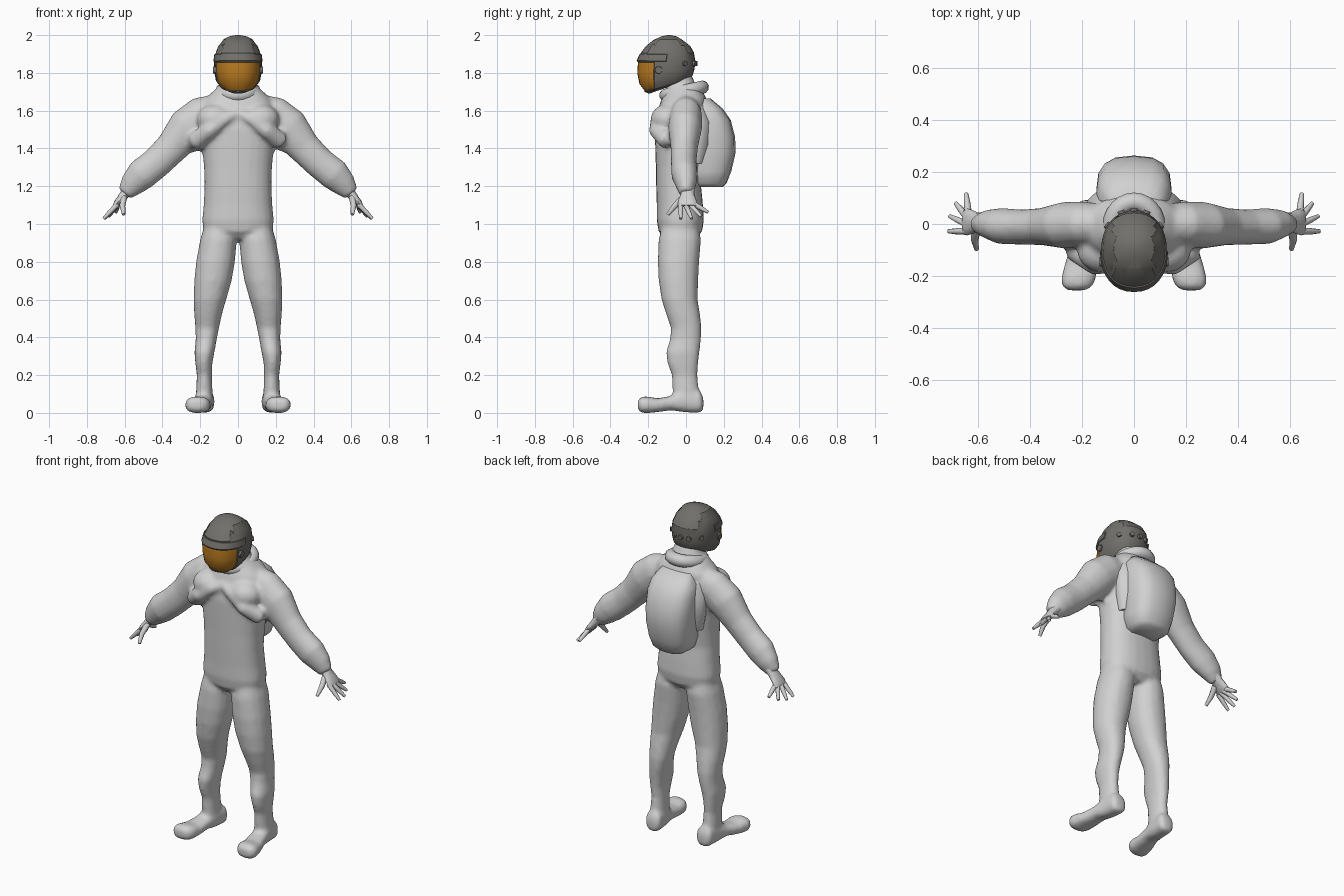
import bpy, bmesh, math
from mathutils import Vector, Matrix

if "Cube" in bpy.data.objects:
    bpy.data.objects.remove(bpy.data.objects["Cube"])


def material(name, rgb):
    m = bpy.data.materials.new(name)
    m.diffuse_color = (*rgb, 1)
    m.use_nodes = True
    m.node_tree.nodes["Principled BSDF"].inputs["Base Color"].default_value = m.diffuse_color
    return m


SUIT = material("suit grey", (0.64, 0.64, 0.64))
SHELL = material("helmet grey", (0.165, 0.16, 0.145))
GOLD = material("visor amber", (0.50, 0.20, 0.015))


def loft(bm, rings, n=16, power=1.0):
    """Skin closed ellipse rings given as (centre, half axis u, half axis v)."""
    def shape(a):
        return math.copysign(abs(a) ** power, a)
    loops = []
    for c, u, v in rings:
        c, u, v = Vector(c), Vector(u), Vector(v)
        loops.append([bm.verts.new(c + u * shape(math.cos(2 * math.pi * i / n))
                                   + v * shape(math.sin(2 * math.pi * i / n)))
                      for i in range(n)])
    for a, b in zip(loops, loops[1:]):
        for i in range(n):
            j = (i + 1) % n
            bm.faces.new((a[i], a[j], b[j], b[i]))
    bm.faces.new(loops[0])
    bm.faces.new(loops[-1])


def level(z, x0, x1, y0, y1, s=1):
    return ((s * (x0 + x1) / 2, (y0 + y1) / 2, z),
            ((x1 - x0) / 2, 0, 0), (0, (y1 - y0) / 2, 0))


def tube(bm, points, s=1, n=10, flat=1.0):
    """Round tube through (x, y, z, radius) points; flat scales it along y."""
    pts = [Vector((s * p[0], p[1], p[2])) for p in points]
    rings = []
    for i, p in enumerate(pts):
        d = (pts[min(i + 1, len(pts) - 1)] - pts[max(i - 1, 0)]).normalized()
        side = Vector((0, 1, 0)) if abs(d.y) < 0.8 else Vector((1, 0, 0))
        u = (side - d * side.dot(d)).normalized()
        r = points[i][3]
        rings.append((p, u * r * flat, d.cross(u) * r))
    loft(bm, rings, n)


def finish(bm, name, mats, angle=40):
    bmesh.ops.recalc_face_normals(bm, faces=bm.faces)
    me = bpy.data.meshes.new(name)
    bm.to_mesh(me)
    bm.free()
    ob = bpy.data.objects.new(name, me)
    bpy.context.collection.objects.link(ob)
    for m in mats:
        me.materials.append(m)
    bpy.ops.object.select_all(action='DESELECT')
    ob.select_set(True)
    bpy.context.view_layer.objects.active = ob
    bpy.ops.object.shade_smooth_by_angle(angle=math.radians(angle))
    return ob


# Suit: torso, legs, boots, arms and chest folds fused into one skin
bm = bmesh.new()
torso = [(0.92, .15, -.11, .05), (0.96, .183, -.145, .085), (1.02, .19, -.155, .095),
         (1.1, .182, -.155, .09), (1.2, .177, -.158, .08), (1.3, .18, -.16, .09),
         (1.4, .19, -.163, .10), (1.5, .205, -.165, .11), (1.6, .205, -.15, .11),
         (1.66, .175, -.13, .11), (1.70, .135, -.11, .09), (1.74, .09, -.11, .05),
         (1.79, .08, -.11, .03)]
loft(bm, [level(z, -w, w, a, b) for z, w, a, b in torso], 24, 0.85)

leg = [(1.02, .03, .17, -.12, .06), (0.92, .006, .20, -.145, .08), (0.8, .016, .222, -.15, .07),
       (0.7, .033, .232, -.145, .065), (0.6, .062, .236, -.13, .062), (0.52, .085, .232, -.105, .075),
       (0.45, .10, .226, -.08, .083), (0.39, .112, .224, -.085, .08), (0.32, .125, .231, -.107, .072),
       (0.26, .136, .226, -.098, .065), (0.2, .138, .218, -.075, .06), (0.12, .135, .222, -.072, .068),
       (0.05, .13, .225, -.07, .08)]
boot = [(.092, .172, .03, .015, .08), (.075, .173, .05, 0, .12), (0, .178, .05, .002, .12),
        (-.08, .19, .053, .014, .09), (-.15, .204, .062, .004, .077),
        (-.21, .213, .068, -.002, .088), (-.24, .218, .058, .002, .084), (-.255, .22, .035, .02, .065)]
arm = [(.08, 0, 1.61, .085), (.19, 0, 1.572, .105), (.265, -.005, 1.51, .11), (.35, -.01, 1.405, .088),
       (.43, -.012, 1.325, .083), (.51, -.008, 1.262, .085), (.56, 0, 1.21, .068), (.60, 0, 1.16, .042)]
fold = [(0, -.135, 1.588, .028), (.07, -.155, 1.555, .034), (.15, -.155, 1.495, .042),
        (.215, -.105, 1.445, .05), (.24, -.02, 1.43, .055)]
for s in (-1, 1):
    loft(bm, [level(*r, s) for r in leg], 16, 0.92)
    loft(bm, [((s * x, y, (a + b) / 2), (w, 0, 0), (0, 0, (b - a) / 2)) for y, x, w, a, b in boot], 16, 0.8)
    tube(bm, arm, s, 16, 0.82)
    tube(bm, fold, s, 12)
    bmesh.ops.create_uvsphere(bm, u_segments=16, v_segments=10, radius=1,
                              matrix=Matrix.Translation((s * .12, -.10, 1.555))
                              @ Matrix.Diagonal((.10, .088, .08, 1)))
suit = finish(bm, "suit", [SUIT])
fuse = suit.modifiers.new("fuse", 'REMESH')
fuse.mode = 'VOXEL'
fuse.voxel_size = 0.012
fuse.use_smooth_shade = True
relax = suit.modifiers.new("relax", 'SMOOTH')
relax.factor = 0.5
relax.iterations = 5

# Gloves: flat palm with spread fingers and a thumb
fingers = [(.712, -.028, 1.028), (.708, .03, 1.028), (.685, .08, 1.04), (.645, .117, 1.062)]
for s, label in ((1, "left"), (-1, "right")):
    bm = bmesh.new()
    d = Vector((s * .65, 0, -.76))
    up = Vector((s * .76, 0, .65))
    palm = [(0, .038, .036), (.035, .036, .026), (.07, .046, .02), (.10, .052, .017), (.118, .044, .01)]
    loft(bm, [(Vector((s * .577, .008, 1.185)) + d * t, (0, w, 0), up * h) for t, w, h in palm], 12)
    for i, (x, y, z) in enumerate(fingers):
        root = (.637, -.028 + .024 * i, 1.105)
        mid = tuple(root[k] * .4 + (x, y, z)[k] * .6 for k in range(3))
        tube(bm, [(*root, .014), (*mid, .012), (x, y, z, .008)], s, 8)
    tube(bm, [(.605, -.015, 1.14, .018), (.612, -.06, 1.095, .015), (.605, -.097, 1.05, .009)], s, 8)
    finish(bm, label + "_glove", [SUIT], 60)

# Rolled collar, higher at the back
bm = bmesh.new()
tilt = Matrix.Translation((0, -.01, 1.703)) @ Matrix.Rotation(.22, 4, 'X')
N, M = 24, 10
grid = [[bm.verts.new(tilt @ Vector(((.085 + .036 * math.cos(q)) * math.cos(p),
                                     (.098 + .036 * math.cos(q)) * math.sin(p), .036 * math.sin(q))))
         for q in (2 * math.pi * j / M for j in range(M))]
        for p in (2 * math.pi * i / N for i in range(N))]
for i in range(N):
    for j in range(M):
        a, b = grid[i], grid[(i + 1) % N]
        bm.faces.new((a[j], b[j], b[(j + 1) % M], a[(j + 1) % M]))
finish(bm, "collar", [SUIT], 60)

# Backpack moulded onto the back
bm = bmesh.new()
pack = [(1.195, .085, .04, .195), (1.215, .115, .02, .215), (1.28, .132, .0, .24), (1.38, .14, .0, .263),
        (1.46, .145, .0, .26), (1.55, .145, .0, .237), (1.61, .135, .0, .195), (1.665, .10, .0, .13)]
loft(bm, [level(z, -w, w, a, b) for z, w, a, b in pack], 16, 0.72)
finish(bm, "backpack", [SUIT], 50)

# Flare joining the backpack to the ribs
bm = bmesh.new()
flare = [(1.32, .15, -.02, .12), (1.42, .175, -.02, .15), (1.54, .185, -.02, .155), (1.63, .15, -.02, .12)]
loft(bm, [level(z, -w, w, a, b) for z, w, a, b in flare], 20)
finish(bm, "backpack_flare", [SUIT], 60)

# Helmet shell with inset visor, brow band and raised crown panel
bm = bmesh.new()
shell = [(1.69, 1.758, .06, -.195, 0), (1.70, 1.765, .095, -.22, .02), (1.74, 1.785, .118, -.25, .035),
         (1.80, 1.82, .126, -.262, .045), (1.86, 1.86, .126, -.258, .05), (1.90, 1.90, .12, -.24, .043),
         (1.94, 1.94, .105, -.21, .02), (1.972, 1.972, .08, -.17, -.02), (1.99, 1.99, .047, -.13, -.05),
         (1.997, 1.997, .012, -.1, -.08)]
loft(bm, [((0, (a + b) / 2, (zf + zb) / 2), (w, 0, 0), (0, (b - a) / 2, (zb - zf) / 2))
          for zf, zb, w, a, b in shell], 32, 0.9)
bmesh.ops.bisect_plane(bm, geom=bm.verts[:] + bm.edges[:] + bm.faces[:],
                       plane_co=(0, -.168, 1.8), plane_no=(0, 1, 0))
bmesh.ops.recalc_face_normals(bm, faces=bm.faces)


def pick(rule):
    return [f for f in bm.faces if rule(f.calc_center_median())]


visor = pick(lambda c: c.y < -.169 and 1.705 < c.z < 1.859)
for f in visor:
    f.material_index = 1
rim = bmesh.ops.inset_region(bm, faces=visor, thickness=.004, depth=-.004)
for f in rim["faces"]:
    f.material_index = 0
bmesh.ops.inset_region(bm, faces=pick(lambda c: c.y < -.10 and 1.861 < c.z < 1.899),
                       thickness=.003, depth=.005)
bmesh.ops.inset_region(bm, faces=pick(lambda c: abs(c.x) < .075 and c.z > 1.91),
                       thickness=.004, depth=.003)
finish(bm, "helmet", [SHELL, GOLD], 35)

# Round fittings: ear hubs and a row of knobs around the back
bm = bmesh.new()


def knob(pos, direction, r, depth):
    turn = Vector(direction).to_track_quat('Z', 'Y').to_matrix().to_4x4()
    bmesh.ops.create_cone(bm, cap_ends=True, segments=14, radius1=r, radius2=r * .85, depth=depth,
                          matrix=Matrix.Translation(pos) @ turn)


for s in (-1, 1):
    knob((s * .120, -.145, 1.815), (s, 0, 0), .022, .024)
    for deg in (22, 52):
        a = math.radians(deg)
        knob((s * .122 * math.sin(a), -.104 + .152 * math.cos(a), 1.85),
             (s * math.sin(a), math.cos(a), 0), .016, .03)
knob((0, .045, 1.85), (0, 1, 0), .016, .03)
finish(bm, "helmet_fittings", [SHELL])
